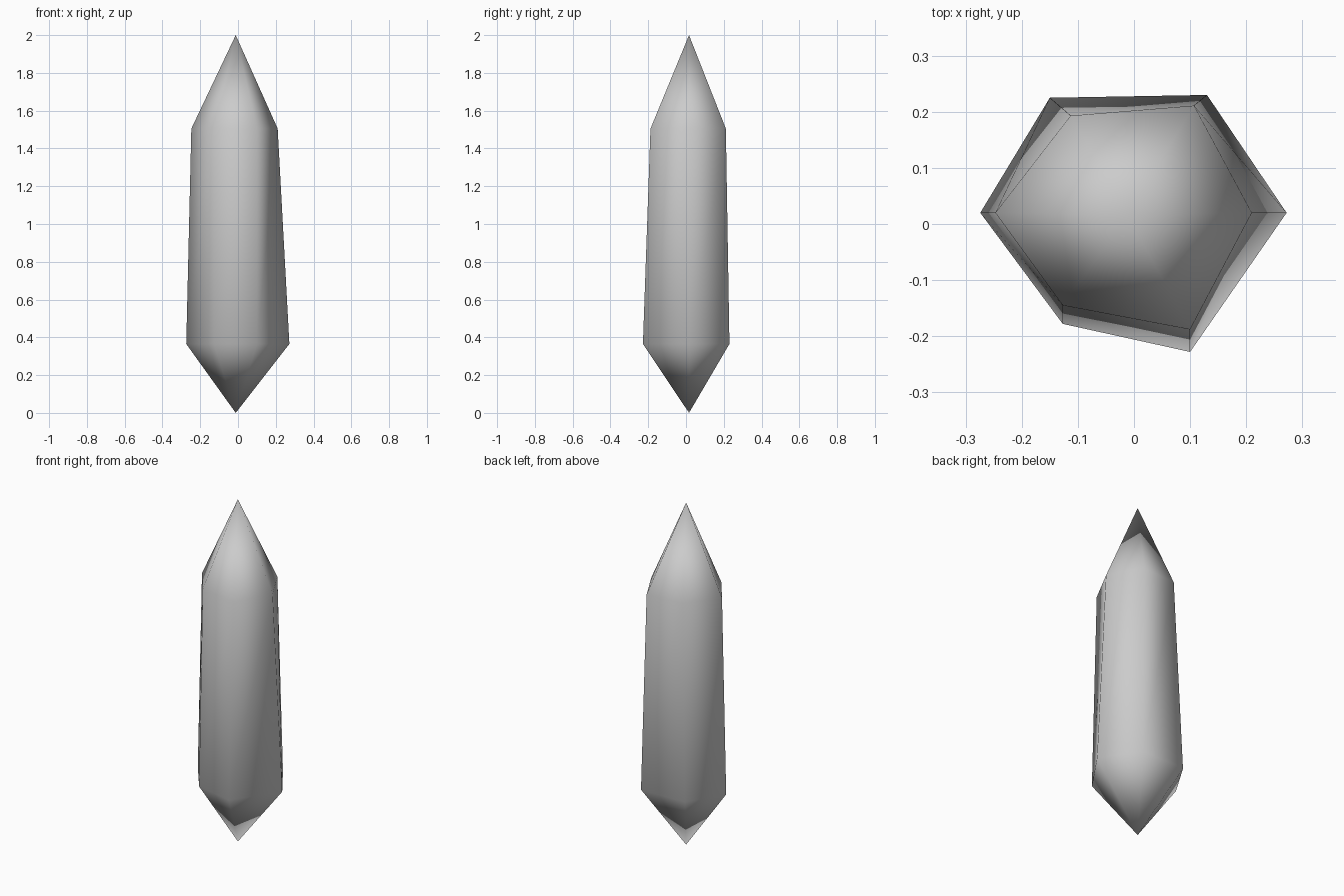
import bpy, bmesh

if "Cube" in bpy.data.objects:
    bpy.data.objects.remove(bpy.data.objects["Cube"])

# Irregular hexagonal cross-sections: wide lower girdle, narrower upper girdle
LOWER = [(0.272, 0.02), (0.13, 0.23), (-0.15, 0.225),
         (-0.274, 0.02), (-0.127, -0.178), (0.10, -0.228)]
UPPER = [(0.21, 0.02), (0.107, 0.211), (-0.113, 0.193),
         (-0.247, 0.02), (-0.127, -0.145), (0.10, -0.188)]
LOWER_Z, UPPER_Z = 0.365, 1.505
TIP_X, TIP_Y = -0.012, 0.016

bm = bmesh.new()
low = [bm.verts.new((x, y, LOWER_Z)) for x, y in LOWER]
high = [bm.verts.new((x, y, UPPER_Z)) for x, y in UPPER]
bottom = bm.verts.new((TIP_X, TIP_Y, 0))
top = bm.verts.new((TIP_X, TIP_Y, 2))

# Shaft sides and the two pointed ends
for i in range(6):
    j = (i + 1) % 6
    bm.faces.new((low[i], low[j], high[j], high[i]))
    bm.faces.new((high[i], high[j], top))
    bm.faces.new((low[j], low[i], bottom))

# Shading is smooth over the whole crystal
for f in bm.faces:
    f.smooth = True
bmesh.ops.recalc_face_normals(bm, faces=bm.faces[:])

mesh = bpy.data.meshes.new("crystal")
bm.to_mesh(mesh)
bm.free()
bpy.context.collection.objects.link(bpy.data.objects.new("crystal", mesh))
